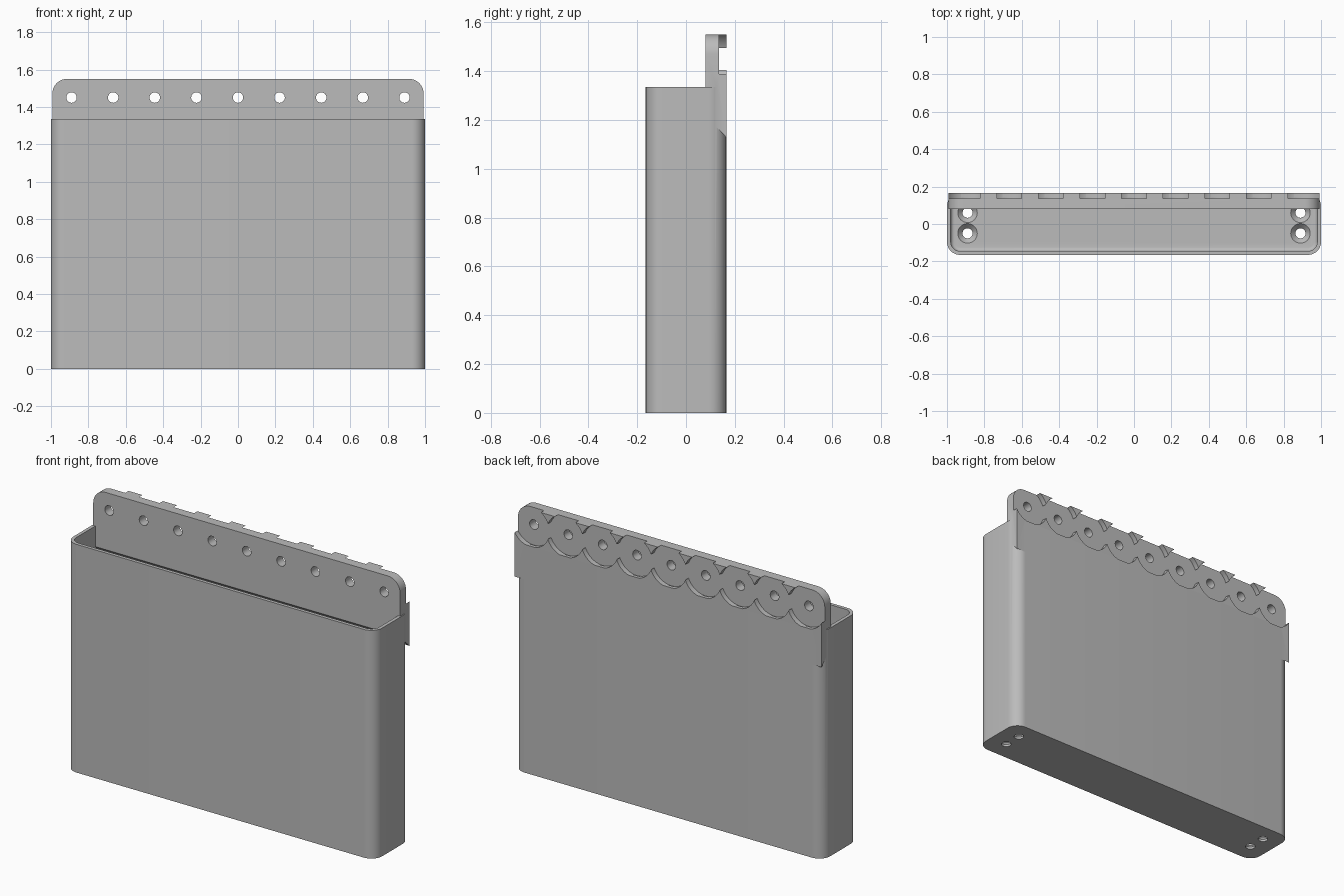
import bpy, bmesh, math
from mathutils import Matrix, Vector

if "Cube" in bpy.data.objects:
    bpy.data.objects.remove(bpy.data.objects["Cube"])

grey = bpy.data.materials.new("plain grey")
grey.use_nodes = True
colour = (0.5, 0.5, 0.5, 1)
grey.diffuse_color = colour
grey.node_tree.nodes["Principled BSDF"].inputs["Base Color"].default_value = colour

W, D, H, TOP = 1.0, 0.165, 1.335, 1.55
HOLES = [-0.89 + 0.2225 * i for i in range(9)]
HOLE_Z = 1.45


def make(name, bm):
    bmesh.ops.recalc_face_normals(bm, faces=bm.faces)
    mesh = bpy.data.meshes.new(name)
    bm.to_mesh(mesh)
    bm.free()
    mesh.materials.append(grey)
    obj = bpy.data.objects.new(name, mesh)
    bpy.context.collection.objects.link(obj)
    return obj


def prism(name, points, offset):
    """Extrude a closed outline along a vector."""
    bm = bmesh.new()
    face = bm.faces.new([bm.verts.new(p) for p in points])
    new = bmesh.ops.extrude_face_region(bm, geom=[face])["geom"]
    bmesh.ops.translate(bm, vec=offset, verts=[v for v in new if isinstance(v, bmesh.types.BMVert)])
    return make(name, bm)


def rounded(hx, hy, r, n=10):
    """Rounded rectangle outline, centred on the origin."""
    pts = []
    for q, (sx, sy) in enumerate([(1, 1), (-1, 1), (-1, -1), (1, -1)]):
        for i in range(n + 1):
            a = math.pi / 2 * (q + i / n)
            pts.append((sx * (hx - r) + r * math.cos(a), sy * (hy - r) + r * math.sin(a)))
    return pts


def cones(name, places, r1, r2, depth, sides, along_y=False):
    """A set of cylinders or cones in one mesh; r1 is the lower end."""
    bm = bmesh.new()
    turn = Matrix.Rotation(math.pi / 2, 4, 'X') if along_y else Matrix()
    for p in places:
        bmesh.ops.create_cone(bm, cap_ends=True, segments=sides, radius1=r1, radius2=r2,
                              depth=depth, matrix=Matrix.Translation(p) @ turn)
    return make(name, bm)


def combine(target, tool, operation='DIFFERENCE'):
    mod = target.modifiers.new(tool.name, 'BOOLEAN')
    mod.object, mod.operation, mod.solver = tool, operation, 'EXACT'
    mod.use_self = True
    bpy.context.view_layer.objects.active = target
    bpy.ops.object.modifier_apply(modifier=mod.name)
    bpy.data.objects.remove(tool)


# Bin shell
bin_body = prism("bin", [(x, y, 0) for x, y in rounded(W, D, 0.07)], Vector((0, 0, H)))

# Cavity with a small rounded edge around the floor
bm = bmesh.new()
rings = []
for i in range(6):
    a = math.pi / 2 * i / 5
    rings.append((0.02 * (1 - math.sin(a)), 0.04 + 0.02 * (1 - math.cos(a))))
rings.append((0, H + 0.1))
loops = [[bm.verts.new((x, y, z)) for x, y in rounded(W - 0.02 - inset, D - 0.02 - inset, 0.05 - inset)]
         for inset, z in rings]
for low, high in zip(loops, loops[1:]):
    for i in range(len(low)):
        j = (i + 1) % len(low)
        bm.faces.new((low[i], low[j], high[j], high[i]))
bm.faces.new(loops[0])
bm.faces.new(loops[-1])
combine(bin_body, make("cavity", bm))

# Mounting plate: rounded top corners, sloping underside
PW, R = 0.993, 0.08
outline = [(-PW, 0.08, 1.1), (PW, 0.08, 1.1)]
for s in (1, -1):
    for i in range(11):
        a = math.pi / 2 * (i / 10 if s > 0 else 1 + i / 10)
        outline.append((s * (PW - R) + R * math.cos(a), 0.08, TOP - R + R * math.sin(a)))
plate = prism("mounting_plate", outline, Vector((0, D - 0.08, 0)))
slope = [(-1.2, 0.02, 1.275), (-1.2, 0.2, 1.095), (-1.2, 0.2, 1.0), (-1.2, 0.02, 1.0)]
combine(plate, prism("slope_cutter", slope, Vector((2.4, 0, 0))))

# Round pockets along the back and the screw holes through them
for i, x in enumerate(HOLES):
    combine(plate, cones("pocket_cutter", [(x, 0.185, HOLE_Z)], 0.12, 0.12, 0.1, 64, True))
combine(plate, cones("hole_cutter", [(x, 0.12, HOLE_Z) for x in HOLES], 0.028, 0.028, 0.3, 24, True))
combine(bin_body, plate, 'UNION')

# Countersunk holes in the floor
spots = [(x, y) for x in (-0.89, 0.89) for y in (-0.05, 0.06)]
combine(bin_body, cones("floor_hole_cutter", [(x, y, 0) for x, y in spots], 0.027, 0.027, 0.2, 24))
for x, y in spots:
    combine(bin_body, cones("countersink_cutter", [(x, y, 0.028)], 0.027, 0.055, 0.03, 32))

bpy.ops.object.select_all(action='DESELECT')
bin_body.select_set(True)
bpy.context.view_layer.objects.active = bin_body
bpy.ops.object.shade_smooth_by_angle(angle=math.radians(30))
